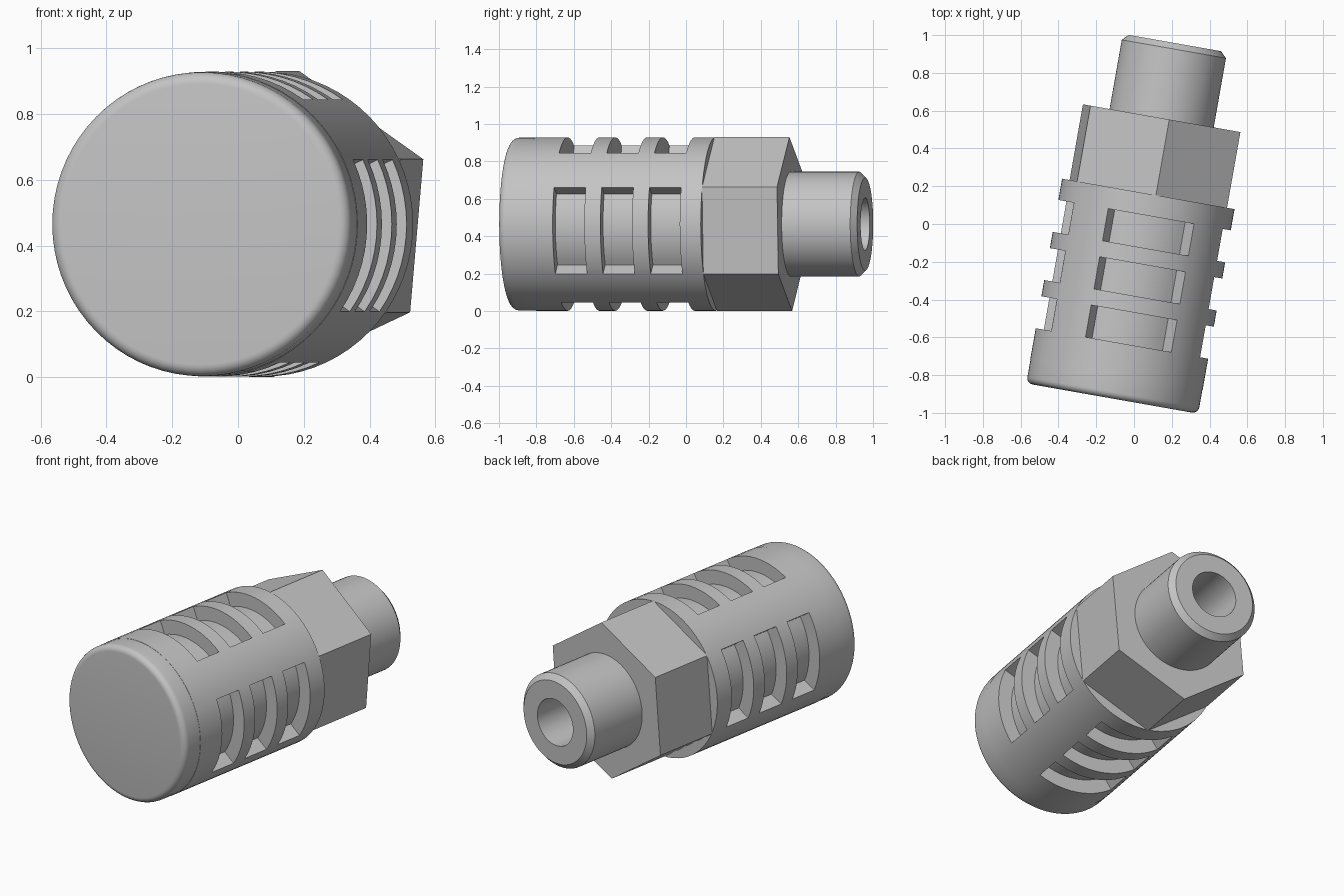
import bpy, bmesh, math
from mathutils import Matrix

if "Cube" in bpy.data.objects:
    bpy.data.objects.remove(bpy.data.objects["Cube"])

N = 72                    # stations around the axis, 5 degrees each
START = math.radians(-35) # roll of the hexagon and the slots
R, R_IN = 0.4635, 0.38    # body radius and slot floor radius
HEX = 0.467               # hexagon corner radius

# local frame: axis along y, turned 10 degrees and lifted onto the ground
PLACE = Matrix.Rotation(math.radians(-10), 4, 'Z') @ Matrix.Translation((0.047, 0, 0.465))

grey = bpy.data.materials.new("plain grey")
grey.diffuse_color = (0.55, 0.55, 0.55, 1)
grey.use_nodes = True
grey.node_tree.nodes["Principled BSDF"].inputs["Base Color"].default_value = grey.diffuse_color


def point(r, s, i):
    a = START + 2 * math.pi * i / N
    return (r * math.cos(a), s, r * math.sin(a))


def finish(name, bm):
    bmesh.ops.remove_doubles(bm, verts=bm.verts, dist=1e-5)
    bmesh.ops.recalc_face_normals(bm, faces=bm.faces)
    me = bpy.data.meshes.new(name)
    bm.to_mesh(me)
    bm.free()
    me.transform(PLACE)
    me.materials.append(grey)
    me.shade_smooth()
    me.set_sharp_from_angle(angle=math.radians(32))
    ob = bpy.data.objects.new(name, me)
    bpy.context.collection.objects.link(ob)
    return ob


def hex_radius(i):
    return HEX * math.cos(math.pi / 6) / math.cos(math.radians((5 * i) % 60 - 30))


def loft(name, profile):
    """Profile of (position, radius); radius may be a function of the station."""
    bm = bmesh.new()
    rings = []
    for s, r in profile:
        if r == 0:
            rings.append([bm.verts.new((0, s, 0))] * N)
        else:
            rings.append([bm.verts.new(point(r(i) if callable(r) else r, s, i)) for i in range(N)])
    for a, b in zip(rings, rings[1:]):
        for i in range(N):
            j = (i + 1) % N
            bm.faces.new(list(dict.fromkeys((a[i], a[j], b[j], b[i]))))
    return finish(name, bm)


def slotted_body():
    """Cylinder with three rows of four radial slots, built cell by cell."""
    stations = [-0.805]
    for k in range(3):
        stations += [-0.634 + 0.259 * k, -0.462 + 0.259 * k]
    stations.append(0.17)
    bm = bmesh.new()

    def quad(*pts):
        bm.faces.new([bm.verts.new(point(*p)) for p in pts])

    def rad(k, i):
        return R_IN if k % 2 == 1 and (5 * (i % N) + 2.5) % 90 < 60 else R

    for k in range(len(stations) - 1):
        s0, s1 = stations[k], stations[k + 1]
        for i in range(N):
            r = rad(k, i)
            quad((r, s0, i), (r, s0, i + 1), (r, s1, i + 1), (r, s1, i))
            # radial side walls of the slots
            q = rad(k, i + 1)
            if q != r:
                quad((r, s0, i + 1), (q, s0, i + 1), (q, s1, i + 1), (r, s1, i + 1))
            # end walls of the slots
            if k + 1 < len(stations) - 1:
                q = rad(k + 1, i)
                if q != r:
                    quad((r, s1, i), (r, s1, i + 1), (q, s1, i + 1), (q, s1, i))
    # closed ends
    for s in (stations[0], stations[-1]):
        bm.faces.new([bm.verts.new(point(R, s, i)) for i in range(N)])
    return finish("slotted_body", bm)


slotted_body()

# rounded end cap, a hair slimmer than the body so the seam shows
F, RC = 0.035, R - 0.0015
fillet = [(-0.93 + F - F * math.cos(t), RC - F + F * math.sin(t))
          for t in (math.pi / 2 * k / 6 for k in range(7))]
loft("end_cap", [(-0.93, 0)] + fillet + [(-0.805, RC)])

# hexagonal wrench section
loft("hex_section", [(0.17, 0), (0.17, hex_radius), (0.577, hex_radius), (0.577, 0.28)])

# chamfered connector tube with its bore
loft("connector_tube", [(0.577, 0.28), (0.949, 0.28), (0.981, 0.248),
                        (0.981, 0.14), (0.19, 0.14), (0.19, 0)])
